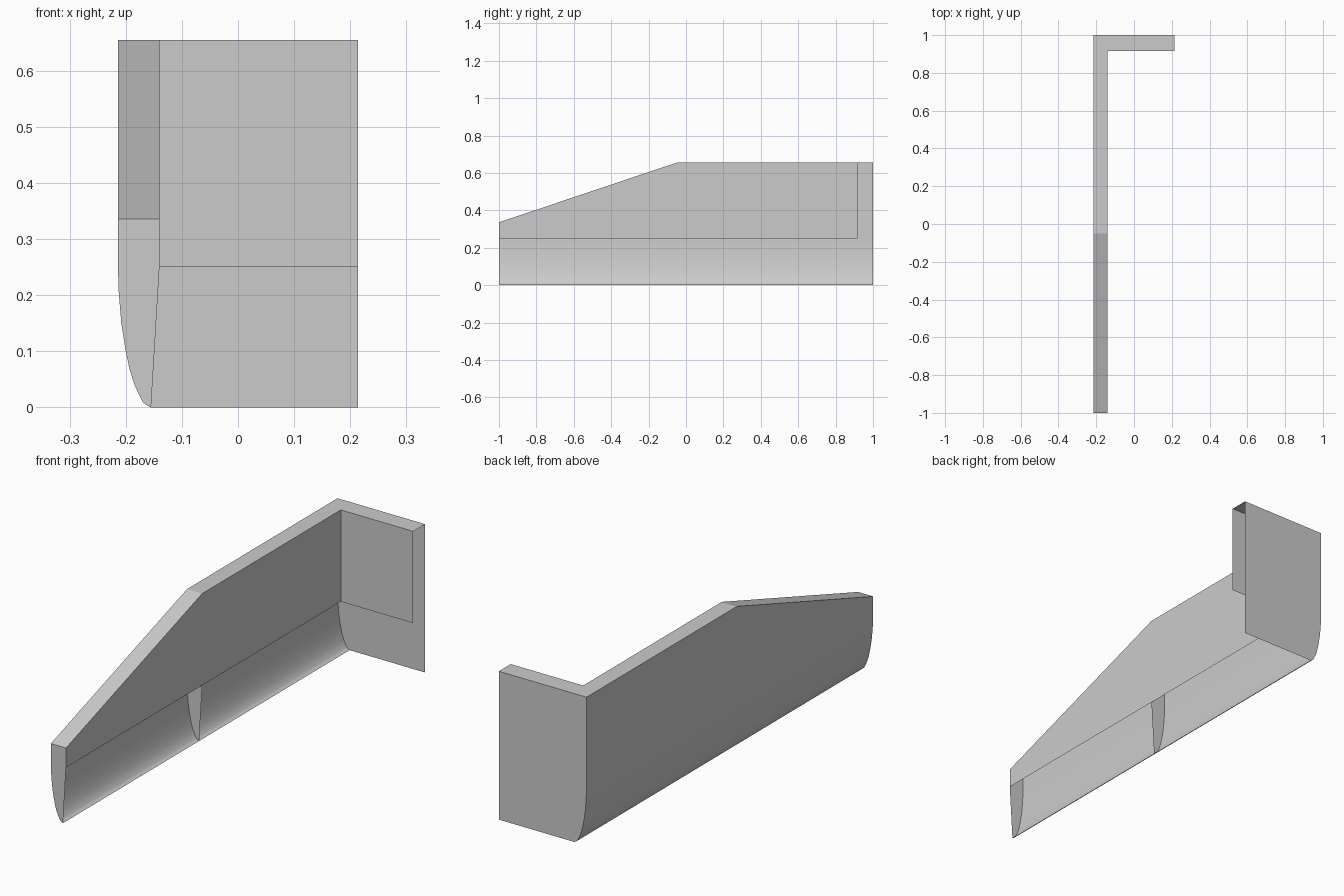
import bpy
import bmesh
from mathutils import Vector

if "Cube" in bpy.data.objects:
    bpy.data.objects.remove(bpy.data.objects["Cube"])

XO, XI, XR = -0.214, -0.14, 0.214      # outer skin, inner skin, far end of back panel
YF, YM, YI, YB = -1.0, -0.05, 0.917, 1.0
ZLOW, ZF, ZT = 0.25, 0.336, 0.655      # lower lip of inner skin, front top, top


def sheet(name, faces, facing, smooth=False):
    """Open shell from polygons, each turned toward the given direction."""
    bm = bmesh.new()
    for poly in faces:
        f = bm.faces.new([bm.verts.new(p) for p in poly])
        f.normal_update()
        if f.normal.dot(Vector(facing)) < 0:
            f.normal_flip()
    bmesh.ops.remove_doubles(bm, verts=bm.verts, dist=1e-5)
    me = bpy.data.meshes.new(name)
    bm.to_mesh(me)
    bm.free()
    ob = bpy.data.objects.new(name, me)
    bpy.context.collection.objects.link(ob)
    if smooth:
        bpy.ops.object.select_all(action='DESELECT')
        ob.select_set(True)
        bpy.context.view_layer.objects.active = ob
        bpy.ops.object.shade_smooth_by_angle(angle=0.5)
    return ob


# Curled lower edge of the outer skin (x, z)
curl = [(XO, ZLOW), (-0.2125, 0.205), (-0.208, 0.15), (-0.2, 0.1), (-0.193, 0.067),
        (-0.184, 0.039), (-0.17, 0.01), (-0.164, 0.005), (-0.155, 0)]


def section(y, top):
    return [(XI, y, top), (XO, y, top)] + [(x, y, z) for x, z in curl] + [(XI, y, ZLOW)]


# Outer side skin, sloping front bay and straight rear bay
outer = []
for y0, y1, t0, t1 in ((YF, YM, ZF, ZT), (YM, YB, ZT, ZT)):
    a, b = [(XO, t0)] + curl, [(XO, t1)] + curl
    for i in range(len(a) - 1):
        outer.append([(a[i][0], y0, a[i][1]), (a[i + 1][0], y0, a[i + 1][1]),
                      (b[i + 1][0], y1, b[i + 1][1]), (b[i][0], y1, b[i][1])])
sheet("outer_side_skin", outer, (-1, 0, -0.5), True)

# Inner side skin, open below its lower lip
sheet("inner_side_skin", [
    [(XI, YF, ZLOW), (XI, YM, ZLOW), (XI, YM, ZT), (XI, YF, ZF)],
    [(XI, YM, ZLOW), (XI, YI, ZLOW), (XI, YI, ZT), (XI, YM, ZT)]], (1, 0, 0))

# Top rail: slope, straight run and return along the back
sheet("top_rail", [
    [(XO, YF, ZF), (XI, YF, ZF), (XI, YM, ZT), (XO, YM, ZT)],
    [(XO, YM, ZT), (XI, YM, ZT), (XI, YI, ZT), (XO, YB, ZT)],
    [(XO, YB, ZT), (XI, YI, ZT), (XR, YI, ZT), (XR, YB, ZT)]], (0, 0, 1))

# Front cap and middle rib
sheet("front_cap", [section(YF, ZF)], (0, -1, 0))
sheet("middle_rib", [section(YM, ZT)], (0, -1, 0))

# Back panel: full outer sheet and shorter inner sheet, open at the far end
sheet("back_outer_panel", [[(XO, YB, ZT)] + [(x, YB, z) for x, z in curl] +
                           [(XR, YB, 0), (XR, YB, ZT)]], (0, 1, 0))
sheet("back_inner_panel", [[(XI, YI, ZLOW), (XR, YI, ZLOW), (XR, YI, ZT), (XI, YI, ZT)]],
      (0, -1, 0))
